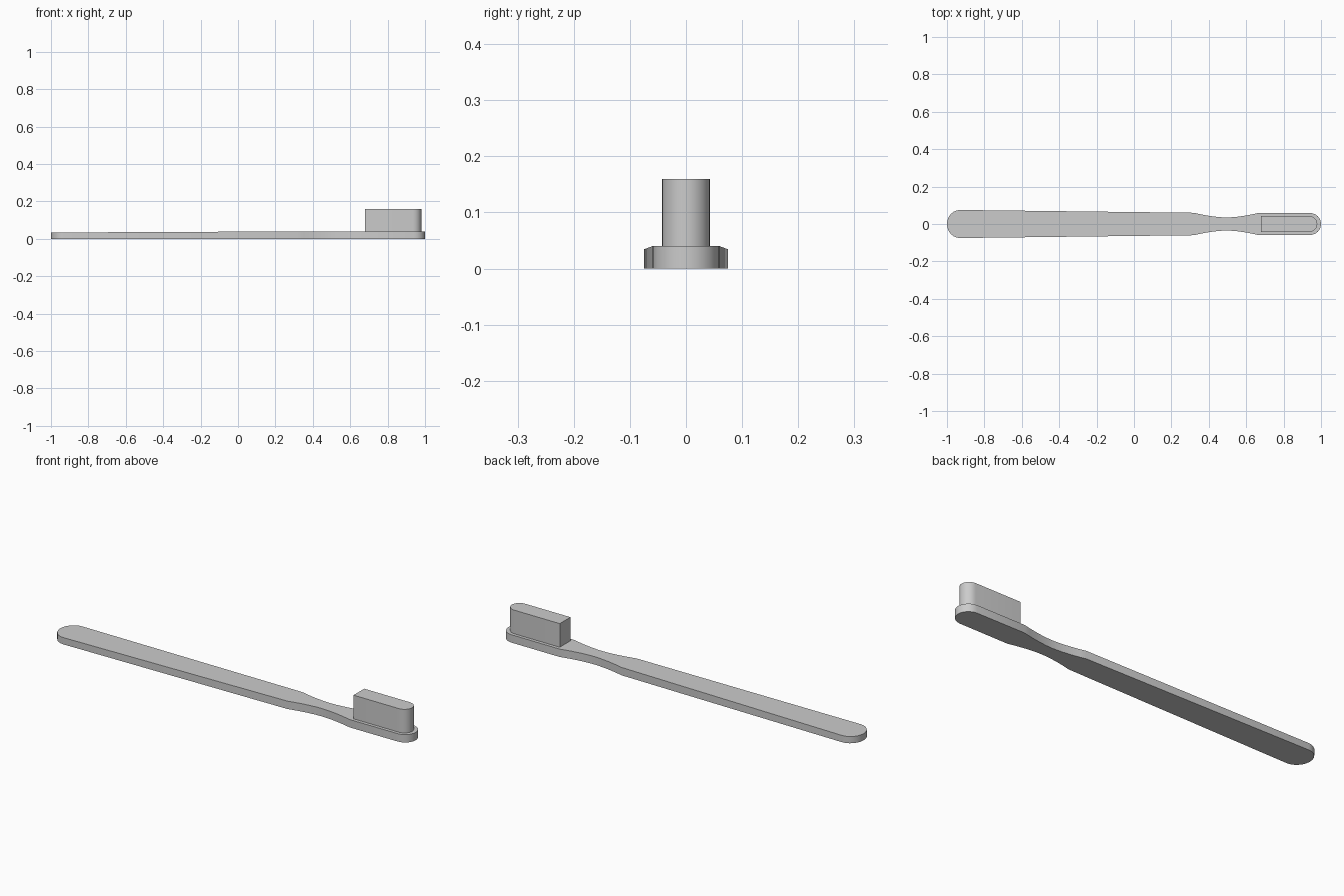
import bpy, bmesh, math

cube = bpy.data.objects.get("Cube")
if cube:
    bpy.data.objects.remove(cube, do_unlink=True)

grey = bpy.data.materials.new("plain grey")
grey.use_nodes = True
color = (0.6, 0.6, 0.6, 1)
grey.diffuse_color = color
grey.node_tree.nodes["Principled BSDF"].inputs["Base Color"].default_value = color


def arc(x, reach, straight, bulge, start, end, steps=6):
    """Quarter of an oval end cap: half widths from start to end angle."""
    pts = []
    for i in range(steps + 1):
        a = math.radians(start + (end - start) * i / steps)
        pts.append((x + reach * math.cos(a), straight + bulge * math.sin(a)))
    return pts


def slab(name, half, bottom, top):
    """Mirror a half outline across y, and extrude it up to top(x)."""
    outline = half + [(x, -y) for x, y in reversed(half) if y > 1e-5]
    bm = bmesh.new()
    low = [bm.verts.new((x, y, bottom)) for x, y in outline]
    high = [bm.verts.new((x, y, top(x))) for x, y in outline]
    n = len(outline)
    bm.faces.new(low)
    bm.faces.new(high)
    for i in range(n):
        j = (i + 1) % n
        bm.faces.new((low[i], low[j], high[j], high[i]))
    bmesh.ops.recalc_face_normals(bm, faces=bm.faces)
    mesh = bpy.data.meshes.new(name)
    bm.to_mesh(mesh)
    bm.free()
    mesh.materials.append(grey)
    obj = bpy.data.objects.new(name, mesh)
    bpy.context.collection.objects.link(obj)
    bpy.ops.object.select_all(action='DESELECT')
    obj.select_set(True)
    bpy.context.view_layer.objects.active = obj
    bpy.ops.object.shade_smooth_by_angle(angle=math.radians(30))
    return obj


# Handle: rounded butt, long taper, pinched neck and rounded head
neck = []
for i in range(13):
    t = i / 12
    neck.append((0.32 + 0.35 * t, 0.035 + 0.025 * abs(2 * t - 1) ** 1.7))
outline = arc(-0.93, 0.07, 0.0, 0.075, 180, 90) + neck + arc(0.94, 0.06, 0.0, 0.059, 90, 0)
slab("handle", outline, 0.0, lambda x: 0.034 + 0.006 * min(1, (x + 1) / 1.3))

# Bristles: square at the neck side, rounded at the tip
tuft = [(0.68, 0.043)] + arc(0.935, 0.045, 0.0, 0.043, 90, 0)
slab("bristles", tuft, 0.038, lambda x: 0.16)
